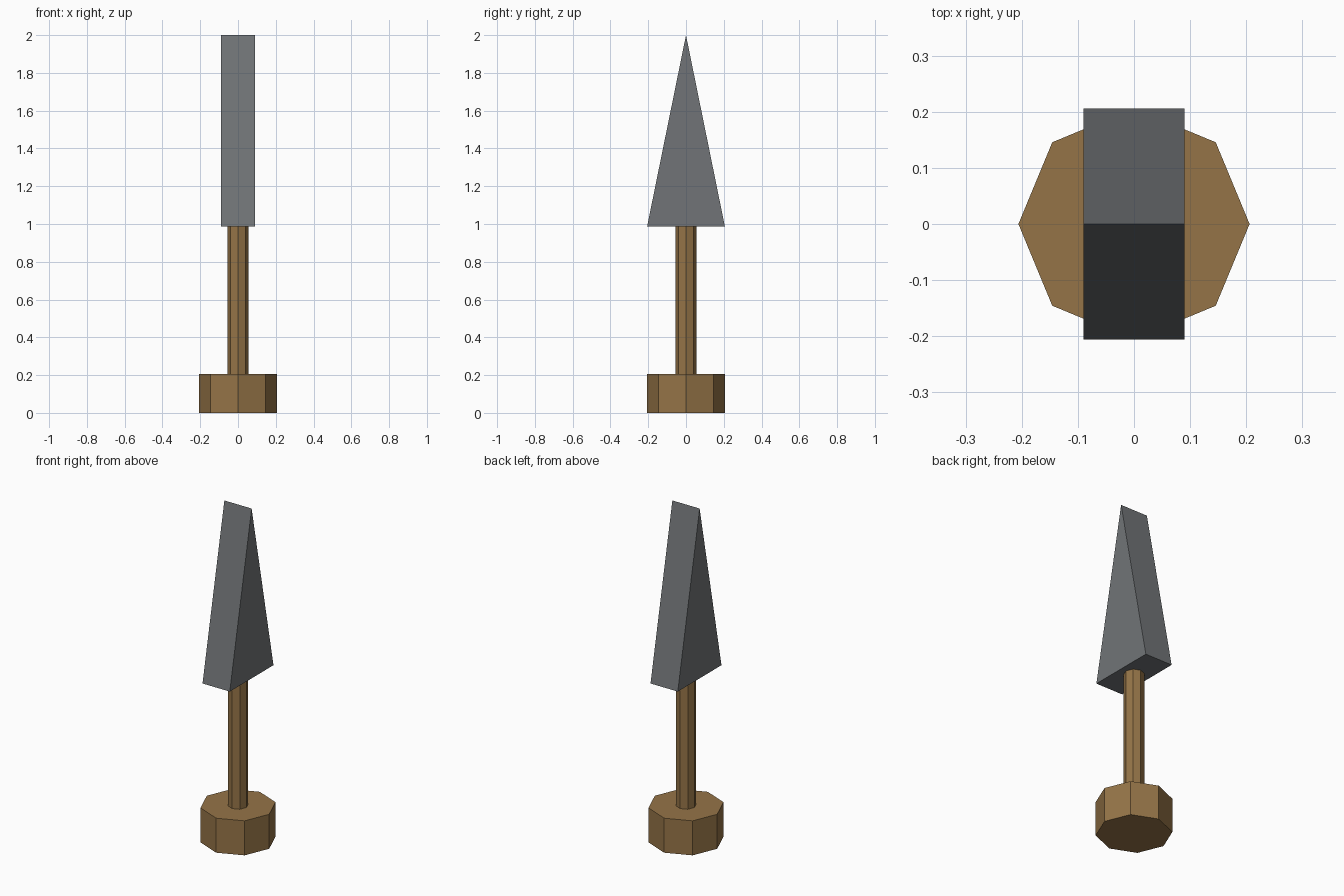
import bpy
import bmesh
from mathutils import Matrix

cube = bpy.data.objects.get("Cube")
if cube:
    bpy.data.objects.remove(cube, do_unlink=True)


def material(name, rgb):
    mat = bpy.data.materials.new(name)
    mat.use_nodes = True
    color = (*rgb, 1.0)
    mat.diffuse_color = color
    mat.node_tree.nodes["Principled BSDF"].inputs["Base Color"].default_value = color
    return mat


def finish(name, bm, mat):
    bmesh.ops.recalc_face_normals(bm, faces=bm.faces)
    mesh = bpy.data.meshes.new(name)
    bm.to_mesh(mesh)
    bm.free()
    mesh.materials.append(mat)
    obj = bpy.data.objects.new(name, mesh)
    bpy.context.collection.objects.link(obj)
    return obj


def octagon_post(name, radius, bottom, top, mat):
    bm = bmesh.new()
    bmesh.ops.create_cone(
        bm, cap_ends=True, segments=8, radius1=radius, radius2=radius,
        depth=top - bottom,
        matrix=Matrix.Translation((0, 0, (bottom + top) / 2)))
    return finish(name, bm, mat)


def wedge(name, half_width, profile, mat):
    # Triangle in the YZ plane, extruded along x
    bm = bmesh.new()
    face = bm.faces.new([bm.verts.new((-half_width, y, z)) for y, z in profile])
    out = bmesh.ops.extrude_face_region(bm, geom=[face], use_keep_orig=True)
    verts = [v for v in out["geom"] if isinstance(v, bmesh.types.BMVert)]
    bmesh.ops.translate(bm, verts=verts, vec=(2 * half_width, 0, 0))
    return finish(name, bm, mat)


wood = material("brown wood", (0.30, 0.175, 0.064))
metal = material("grey metal", (0.165, 0.175, 0.185))

# Pommel, handle and blade
octagon_post("pommel", 0.206, 0.0, 0.206, wood)
octagon_post("handle", 0.056, 0.206, 0.986, wood)
wedge("blade", 0.09, [(-0.206, 0.986), (0.206, 0.986), (0, 2.0)], metal)
